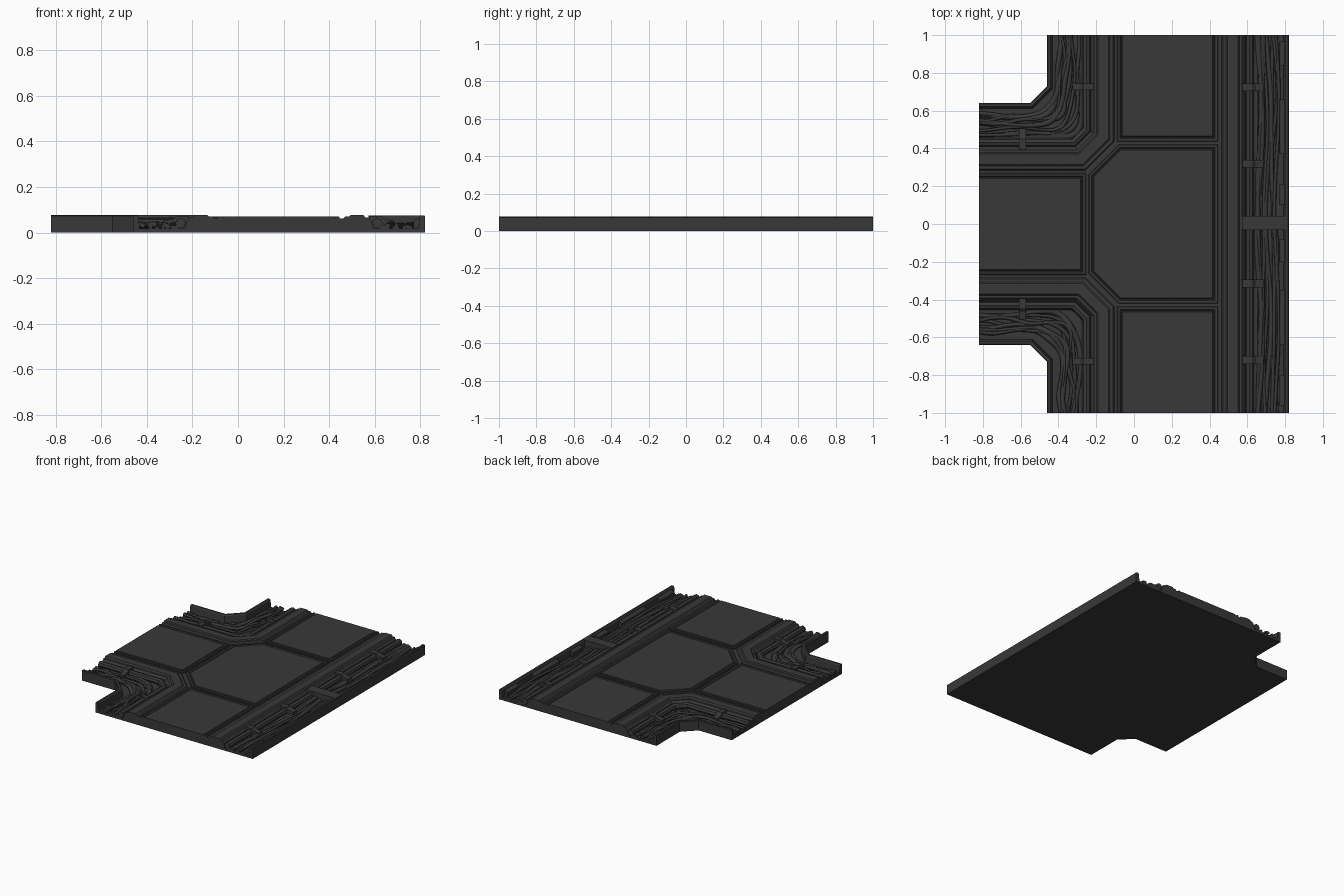
import bpy, bmesh, math, random
from mathutils import Vector

if "Cube" in bpy.data.objects:
    bpy.data.objects.remove(bpy.data.objects["Cube"])

random.seed(4)
mat = bpy.data.materials.new("dark_grey")
mat.diffuse_color = (0.04, 0.04, 0.04, 1)
mat.use_nodes = True
mat.node_tree.nodes["Principled BSDF"].inputs["Base Color"].default_value = mat.diffuse_color
FLOOR = 0.018


def finish(name, bm, smooth=False):
    bmesh.ops.recalc_face_normals(bm, faces=bm.faces)
    me = bpy.data.meshes.new(name)
    for f in bm.faces:
        f.smooth = smooth and len(f.verts) == 4
    bm.to_mesh(me)
    bm.free()
    me.materials.append(mat)
    ob = bpy.data.objects.new(name, me)
    bpy.context.collection.objects.link(ob)
    return ob


def prism_bm(pts, z0, z1):
    bm = bmesh.new()
    lo = [bm.verts.new((x, y, z0)) for x, y in pts]
    hi = [bm.verts.new((x, y, z1)) for x, y in pts]
    n = len(pts)
    for i in range(n):
        j = (i + 1) % n
        bm.faces.new((lo[i], lo[j], hi[j], hi[i]))
    bm.faces.new(lo)
    top = bm.faces.new(hi)
    bmesh.ops.recalc_face_normals(bm, faces=bm.faces)
    return bm, top


def plate(name, pts):
    """Floor plate: bevelled rim, thin groove, flat panel; trimmed to the tile edge."""
    bm, top = prism_bm(pts, 0.05, 0.068)
    for t, d in ((0.004, 0.003), (0.012, 0.0), (0.005, -0.006), (0.004, 0.0), (0.004, 0.005)):
        bmesh.ops.inset_region(bm, faces=[top], thickness=t, depth=d, use_even_offset=True)
    for co, no in (((0, 1, 0), (0, 1, 0)), ((0, -1, 0), (0, -1, 0)), ((-0.82, 0, 0), (-1, 0, 0))):
        bmesh.ops.bisect_plane(bm, geom=bm.verts[:] + bm.edges[:] + bm.faces[:],
                               plane_co=co, plane_no=no, clear_outer=True)
        bmesh.ops.holes_fill(bm, edges=[e for e in bm.edges if e.is_boundary])
    finish(name, bm)


# Paths: each station maps a distance d from the outer wall to an (x, y) point
def east(ys):
    return [lambda d, y=y: (0.82 - d, y) for y in ys]


def corner(s, leg0):
    leg = lambda d: leg0 + 0.586 * d
    return [lambda d: (-0.46 + d, s),
            lambda d: (-0.46 + d, s * (0.64 - d + leg(d))),
            lambda d: (-0.46 + d - leg(d), s * (0.64 - d)),
            lambda d: (-0.82, s * (0.64 - d))]


def bend(s, L=0.16, n=10):
    """Rounded version of the corner path, for loose cables."""
    out = []
    for i in range(n):
        out.append(lambda d, k=i / n: (-0.46 + d, s * (1 + (0.64 - d + L - 1) * k)))
    for i in range(n):
        t = i / n
        out.append(lambda d, t=t: (-0.46 + d - L * t * t, s * (0.64 - d + L * (1 - t) ** 2)))
    for i in range(n + 1):
        out.append(lambda d, k=i / n: ((-0.46 + d - L) * (1 - k) - 0.82 * k, s * (0.64 - d)))
    return out


def sweep(name, path, profile, smooth=False):
    """profile: list of (d, z), or a function of the station's fraction returning one."""
    bm = bmesh.new()
    rings = []
    for i, st in enumerate(path):
        pr = profile(i / (len(path) - 1)) if callable(profile) else profile
        rings.append([bm.verts.new((*st(d), z)) for d, z in pr])
    n = len(rings[0])
    for a, b in zip(rings, rings[1:]):
        for i in range(n):
            j = (i + 1) % n
            bm.faces.new((a[i], a[j], b[j], b[i]))
    bm.faces.new(rings[0])
    bm.faces.new(rings[-1])
    return finish(name, bm, smooth)


def circle(d, z, r, n):
    return [(d + r * math.cos(2 * math.pi * k / n), z + r * math.sin(2 * math.pi * k / n)) for k in range(n)]


def box(d0, d1, z1, z0=FLOOR - 0.004):
    return [(d0, z0), (d1, z0), (d1, z1), (d0, z1)]


def mirror_y(pts):
    return pts + [(x, -y) for x, y in reversed(pts)]


# Base slab and central deck
bm, _ = prism_bm(mirror_y([(-0.82, 0.64), (-0.55, 0.64), (-0.46, 0.73), (-0.46, 1), (0.82, 1)]), 0, FLOOR)
finish("base_slab", bm)
bm, _ = prism_bm(mirror_y([(-0.82, 0.33), (-0.27, 0.33), (-0.15, 0.45), (-0.15, 1), (0.51, 1)]), 0.01, 0.061)
finish("deck", bm)

# Floor plates
plate("centre_plate", mirror_y([(-0.24, 0.262), (-0.08, 0.422), (0.445, 0.422)]))
for s, n in ((1, "back"), (-1, "front")):
    plate(n + "_plate", [(-0.09, s * 0.436), (0.445, s * 0.436), (0.445, s * 1.05), (-0.09, s * 1.05)])
plate("left_plate", mirror_y([(-0.87, 0.27), (-0.254, 0.27)]))

# Profiles shared by the three edges
CURB = [(0.225, 0.01), (0.235, 0.05), (0.247, 0.066), (0.262, 0.066), (0.27, 0.077), (0.325, 0.077),
        (0.332, 0.071), (0.350, 0.071), (0.357, 0.062), (0.357, 0.01)]
WALL = [(0, 0.01), (0, 0.072), (0.004, 0.075), (0.018, 0.075), (0.024, 0.068), (0.03, 0.01)]
CLAMP = [(0.245, 0.014), (0.245, 0.072), (0.19, 0.072), (0.175, 0.06), (0.135, 0.052), (0.135, 0.014)]


def cable_shape():
    d0 = random.uniform(0.06, 0.165)
    z0, r = random.uniform(0.024, 0.036), random.uniform(0.008, 0.013)
    a, f, p = random.uniform(0.006, 0.018), random.uniform(1, 2.5), random.uniform(0, 6.28)

    def prof(t):
        w = 2 * math.pi * f * t + p
        return circle(d0 + a * math.sin(w), z0 + 0.006 * math.cos(1.7 * w), r, 8)
    return prof


edges = [("right", east((-1, 1)), east((-1, 1)), east([-1 + i / 16 for i in range(33)]))]
for s, n in ((1, "back_left"), (-1, "front_left")):
    edges.append((n, corner(s, -0.055), corner(s, 0.09), bend(s)))

for n, inner, outer, loose in edges:
    sweep(n + "_curb", inner, CURB)
    sweep(n + "_wall", outer, WALL)
    sweep(n + "_pipe", inner, circle(0.208, 0.041, 0.023, 8))
    sweep(n + "_ledge", loose, box(0.165, 0.2, 0.03))
    for i in range(9):
        sweep(f"{n}_cable_{i}", loose, cable_shape(), smooth=True)

# Clamps over the pipes
for y in (0.725, 0.32, -0.315, -0.72):
    sweep("right_clamp", east((y - 0.02, y + 0.02)), CLAMP)
for s in (1, -1):
    sweep("left_clamp", [lambda d, y=y: (-0.46 + d, s * y) for y in (0.71, 0.745)], CLAMP)
    sweep("left_clamp", [lambda d, x=x: (x, s * (0.64 - d)) for x in (-0.61, -0.572)], CLAMP)

# Bridge across the right trough, and panels against its wall
sweep("bridge", east((-0.033, 0.042)), box(0.004, 0.247, 0.0755))
for y0, y1 in ((0.84, 0.97), (0.37, 0.66), (0.1, 0.21), (-0.2, -0.08), (-0.64, -0.35), (-0.96, -0.8)):
    sweep("wall_panel", east((y0, y1)), [(0.02, 0.014), (0.02, 0.064), (0.04, 0.06), (0.05, 0.05), (0.05, 0.014)])
